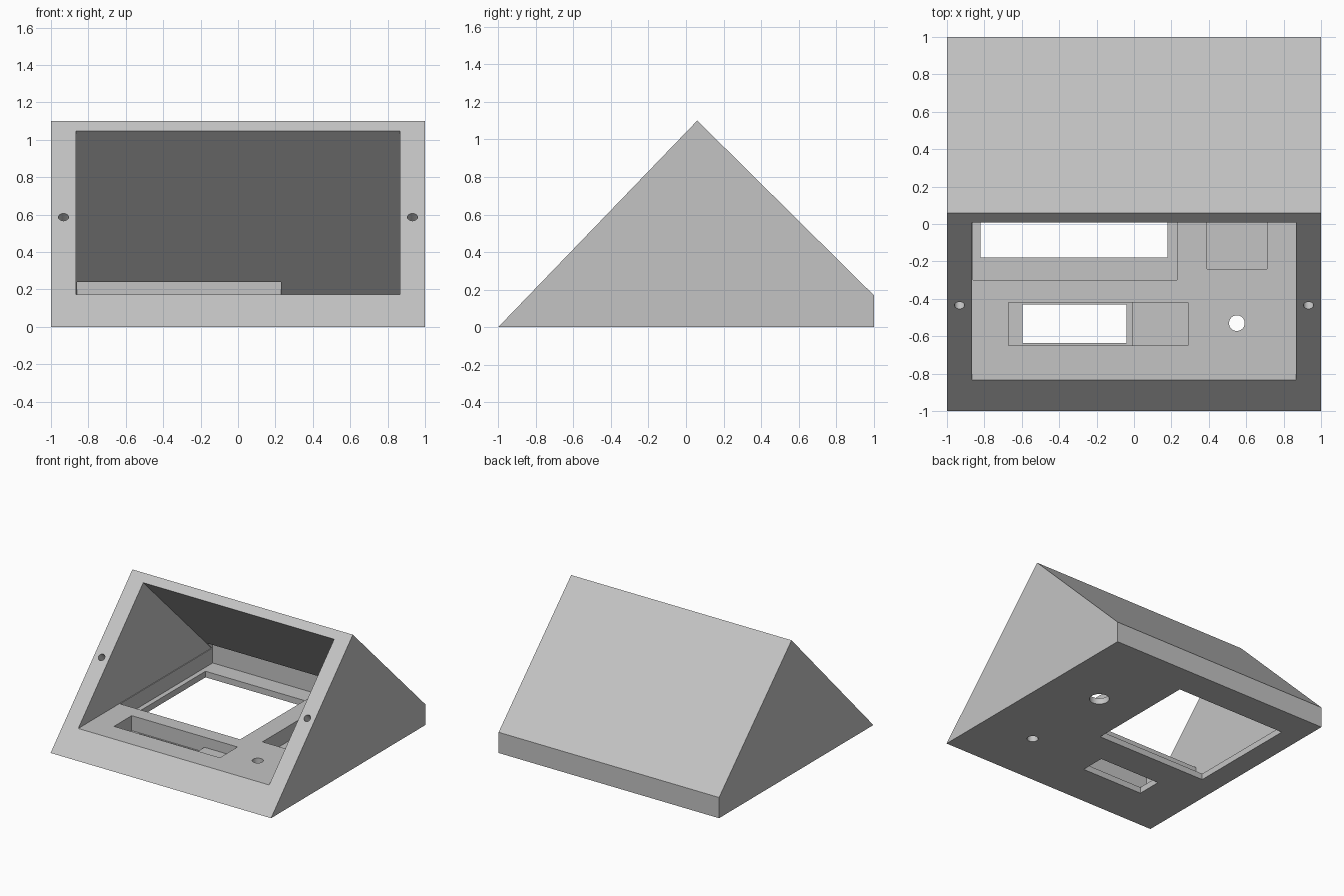
import bpy
import bmesh
from math import atan2
from mathutils import Matrix, Vector

if "Cube" in bpy.data.objects:
    bpy.data.objects.remove(bpy.data.objects["Cube"], do_unlink=True)

grey = bpy.data.materials.new("light grey plastic")
grey.use_nodes = True
colour = (0.55, 0.55, 0.55, 1)
grey.diffuse_color = colour
grey.node_tree.nodes["Principled BSDF"].inputs["Base Color"].default_value = colour


def finish(bm, name):
    bmesh.ops.recalc_face_normals(bm, faces=bm.faces)
    mesh = bpy.data.meshes.new(name)
    bm.to_mesh(mesh)
    bm.free()
    mesh.materials.append(grey)
    obj = bpy.data.objects.new(name, mesh)
    bpy.context.collection.objects.link(obj)
    return obj


def prism(name, profile, half_width):
    """Extrude a side (y, z) profile across the width."""
    bm = bmesh.new()
    face = bm.faces.new([bm.verts.new((-half_width, y, z)) for y, z in profile])
    side = bmesh.ops.extrude_face_region(bm, geom=[face])["geom"]
    moved = [v for v in side if isinstance(v, bmesh.types.BMVert)]
    bmesh.ops.translate(bm, verts=moved, vec=(2 * half_width, 0, 0))
    return finish(bm, name)


def box(name, low, high):
    low, high = Vector(low), Vector(high)
    bm = bmesh.new()
    bmesh.ops.create_cube(bm, size=1, matrix=Matrix.Translation((low + high) / 2)
                          @ Matrix.Diagonal((*(high - low), 1)))
    return finish(bm, name)


def rod(name, centre, radius, depth, tilt=0):
    bm = bmesh.new()
    bmesh.ops.create_cone(bm, cap_ends=True, segments=32, radius1=radius,
                          radius2=radius, depth=depth,
                          matrix=Matrix.Translation(centre) @ Matrix.Rotation(tilt, 4, "X"))
    return finish(bm, name)


def cut(body, cutter):
    cutter.hide_render = True
    mod = body.modifiers.new(cutter.name, "BOOLEAN")
    mod.operation = "DIFFERENCE"
    mod.solver = "EXACT"
    mod.object = cutter
    bpy.context.view_layer.objects.active = body
    bpy.ops.object.modifier_apply(modifier=mod.name)
    bpy.data.objects.remove(cutter, do_unlink=True)


# Sloped enclosure and its open cavity
FLOOR = 0.173
case = prism("sloped_case", [(-1, 0), (0.06, 1.1), (1, 0.17), (1, 0)], 1)
cut(case, prism("cavity", [(-1.1, FLOOR), (-0.2, 1.253), (0.894, FLOOR)], 0.866))

# Large display: recess and window
cut(case, box("display_recess", (-0.86, -0.3, 0.05), (0.23, 0.9, 0.24)))
cut(case, box("display_window", (-0.82, -0.18, -0.1), (0.18, 0.75, 0.1)))

# Small display: stepped recess and window
cut(case, box("small_recess", (-0.67, -0.65, 0.05), (-0.01, -0.42, 0.25)))
cut(case, box("small_recess_step", (-0.02, -0.65, 0.09), (0.29, -0.42, 0.25)))
cut(case, box("small_window", (-0.595, -0.635, -0.1), (-0.04, -0.43, 0.1)))

# Control recess and round holes through the floor
cut(case, box("control_recess", (0.39, -0.24, 0.05), (0.71, 0.74, 0.22)))
cut(case, rod("control_hole", (0.55, 0.25, 0), 0.075, 0.3))
cut(case, rod("small_hole", (0.55, -0.53, 0.1), 0.042, 0.4))

# Screw holes square to the sloped front rim
for x in (-0.933, 0.933):
    cut(case, rod("screw_hole", (x, -0.435, 0.586), 0.027, 0.4, atan2(1.1, 1.06)))

bpy.context.view_layer.objects.active = case
case.select_set(True)
bpy.ops.object.shade_smooth_by_angle()
